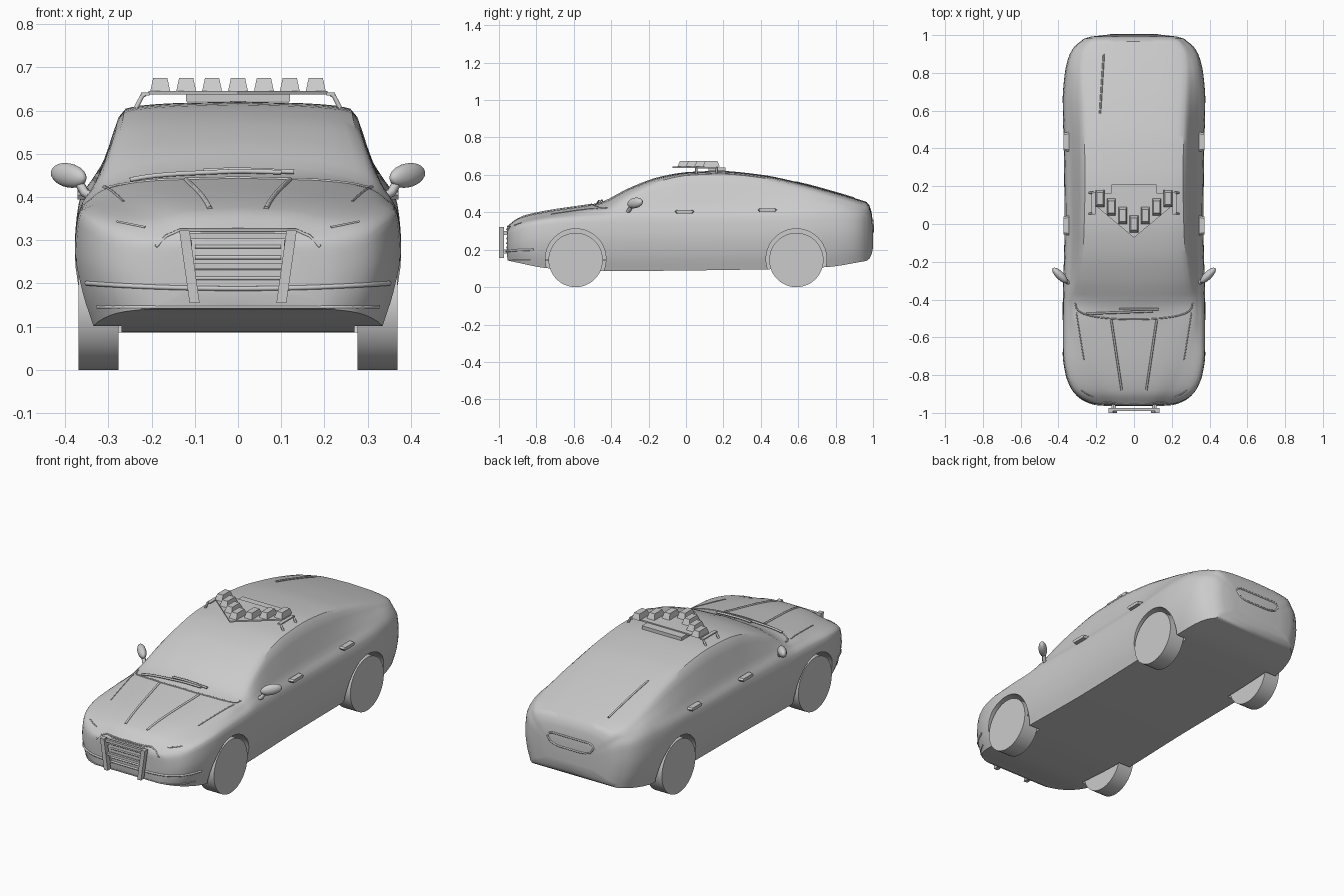
import bpy, bmesh, math
from mathutils import Vector
from mathutils.bvhtree import BVHTree

if "Cube" in bpy.data.objects:
    bpy.data.objects.remove(bpy.data.objects["Cube"])

grey = bpy.data.materials.new("plain_grey")
grey.use_nodes = True
grey.diffuse_color = (0.6, 0.6, 0.6, 1)
grey.node_tree.nodes["Principled BSDF"].inputs["Base Color"].default_value = (0.6, 0.6, 0.6, 1)


def select(ob):
    bpy.ops.object.select_all(action='DESELECT')
    ob.select_set(True)
    bpy.context.view_layer.objects.active = ob


def finish(name, bm, smooth=False):
    bmesh.ops.recalc_face_normals(bm, faces=bm.faces)
    me = bpy.data.meshes.new(name)
    bm.to_mesh(me)
    bm.free()
    me.materials.append(grey)
    ob = bpy.data.objects.new(name, me)
    bpy.context.collection.objects.link(ob)
    if smooth:
        select(ob)
        bpy.ops.object.shade_smooth_by_angle(angle=math.radians(32))
    return ob


def prism(name, pts, offset, taper=1.0):
    """Extrude a flat outline along offset, shrinking the far end by taper."""
    bm = bmesh.new()
    pts = [Vector(p) for p in pts]
    mid = sum(pts, Vector()) / len(pts)
    a = [bm.verts.new(p) for p in pts]
    b = [bm.verts.new(mid + (p - mid) * taper + Vector(offset)) for p in pts]
    bm.faces.new(a)
    bm.faces.new(b)
    for i in range(len(a)):
        j = (i + 1) % len(a)
        bm.faces.new((a[i], a[j], b[j], b[i]))
    return finish(name, bm)


def box(name, c, s, taper=1.0):
    x, y, z = (v / 2 for v in s)
    pts = [(c[0] + i * x, c[1] + j * y, c[2] - z) for i, j in ((-1, -1), (1, -1), (1, 1), (-1, 1))]
    return prism(name, pts, (0, 0, s[2]), taper)


def tube(name, pts, r):
    cu = bpy.data.curves.new(name, 'CURVE')
    cu.dimensions = '3D'
    cu.bevel_depth, cu.bevel_resolution, cu.use_fill_caps = r, 1, True
    sp = cu.splines.new('POLY')
    sp.points.add(len(pts) - 1)
    for p, q in zip(sp.points, pts):
        p.co = (*q, 1)
    cu.materials.append(grey)
    ob = bpy.data.objects.new(name, cu)
    bpy.context.collection.objects.link(ob)
    select(ob)
    bpy.ops.object.convert(target='MESH')
    return ob


def smooth_at(keys, t):
    """Cubic curve through (t, value) keys without overshoot."""
    n = len(keys)
    t = min(max(t, keys[0][0]), keys[-1][0])
    i = next(k for k in range(n - 1) if t <= keys[k + 1][0])
    d = [(keys[k + 1][1] - keys[k][1]) / (keys[k + 1][0] - keys[k][0]) for k in range(n - 1)]

    def slope(k):
        if k == 0 or k == n - 1:
            return d[min(k, n - 2)]
        return 0 if d[k - 1] * d[k] <= 0 else 2 * d[k - 1] * d[k] / (d[k - 1] + d[k])
    h = keys[i + 1][0] - keys[i][0]
    u = (t - keys[i][0]) / h
    return ((2*u**3 - 3*u*u + 1) * keys[i][1] + (u**3 - 2*u*u + u) * h * slope(i)
            + (3*u*u - 2*u**3) * keys[i + 1][1] + (u**3 - u*u) * h * slope(i + 1))


# Body outlines along y: top, bottom, half width, roof edge, edge drop, shoulder
TOP = [(-.945, .335), (-.9, .368), (-.785, .40), (-.52, .442), (-.47, .45), (-.3, .532), (-.14, .59),
       (.02, .616), (.18, .621), (.394, .602), (.61, .558), (.823, .5), (.965, .456)]
BOTTOM = [(-.945, .14), (-.73, .1), (-.43, .086), (.42, .095), (.75, .107), (.965, .14)]
WIDTH = [(-.945, .24), (-.92, .29), (-.88, .328), (-.8, .362), (-.68, .378), (-.5, .378), (0, .368),
         (.4, .372), (.65, .378), (.8, .366), (.88, .348), (.94, .315), (.965, .285)]
EDGE = [(-.945, .15), (-.85, .22), (-.7, .27), (-.47, .305), (-.3, .29), (-.1, .267), (.2, .26),
        (.5, .262), (.8, .272), (.9, .268), (.965, .235)]
DROP = [(-.945, .02), (-.5, .026), (-.4, .045), (-.3, .035), (0, .018), (.3, .016), (.965, .022)]
SHOULDER = [(-.945, .28), (-.85, .335), (-.7, .36), (-.4, .37), (.3, .375), (.8, .39), (.965, .37)]


def section(y):
    zt, zb, w, xr, dr, sh = (smooth_at(k, y) for k in (TOP, BOTTOM, WIDTH, EDGE, DROP, SHOULDER))
    zr = zt - dr
    xb, zbelt = .9 * w, sh + min(.05, .55 * (zr - sh))
    pts = [(.9*w, zb), (.968*w, zb + .3*(sh - zb)), (w, zb + .65*(sh - zb)), (.975*w, sh), (xb, zbelt),
           ((xb + xr)/2 + .004, (zbelt + zr)/2), (xr, zr), (.6*xr, zr + .75*dr), (0, zt)]
    kx, kz = ([(i, p[a]) for i, p in enumerate(pts)] for a in (0, 1))
    half = [(0, zb)] + [(smooth_at(kx, i/3), smooth_at(kz, i/3)) for i in range(25)]
    return half + [(-x, z) for x, z in half[-2:0:-1]]


# Body shell lofted through cross-sections, with domed ends
ys = [-.945, -.933, -.92, -.9, -.88, -.85] + [-.81 + .04*i for i in range(43)] + [.9, .92, .94, .955, .965]
rings = [[(x, y, z) for x, z in section(y)] for y in ys]


def dome(ring, steps, zc):
    return [[(x*sx, y, zc + (z - zc)*sz) for x, _, z in ring] for sx, sz, y in steps]


rings = (dome(rings[0], [(.6, .7, -.958), (.87, .93, -.953)], .24) + rings
         + dome(rings[-1], [(.93, .9, .981), (.8, .72, .992), (.55, .4, 1.0)], .26))
bm = bmesh.new()
loops = [[bm.verts.new(p) for p in r] for r in rings]
for a, b in zip(loops, loops[1:]):
    for i in range(len(a)):
        j = (i + 1) % len(a)
        bm.faces.new((a[i], a[j], b[j], b[i]))
bm.faces.new(loops[0])
bm.faces.new(loops[-1])
body = finish("body", bm)


def cylinder(name, x, y, z, r, depth):
    bpy.ops.mesh.primitive_cylinder_add(vertices=48, radius=r, depth=depth, location=(x, y, z),
                                        rotation=(0, math.pi/2, 0))
    ob = bpy.context.object
    ob.name = name
    ob.data.materials.append(grey)
    return ob


# Wheel arches cut from the body, then the wheels
for s, side in ((1, "left"), (-1, "right")):
    for y, end in ((-.59, "front"), (.59, "rear")):
        cutter = cylinder("arch_cutter", s*.39, y, .15, .162, .24)
        cutter.hide_render = True
        mod = body.modifiers.new("arch", 'BOOLEAN')
        mod.operation, mod.object, mod.solver = 'DIFFERENCE', cutter, 'EXACT'
        select(body)
        bpy.ops.object.modifier_apply(modifier=mod.name)
        bpy.data.objects.remove(cutter)
        wheel = cylinder(f"{end}_{side}_wheel", s*.323, y, .145, .145, .092)
        bpy.ops.object.shade_smooth_by_angle(angle=math.radians(32))
select(body)
bpy.ops.object.shade_smooth_by_angle(angle=math.radians(32))

bm = bmesh.new()
bm.from_mesh(body.data)
tree = BVHTree.FromBMesh(bm)
bm.free()


def cast(points, axis, lift=0.0):
    """Drop (x, z) points on the front or rear, or (x, y) points on the top."""
    out = []
    for a, b in points:
        o, d = {"front": ((a, -2, b), (0, 1, 0)), "rear": ((a, 2, b), (0, -1, 0)),
                "top": ((a, b, 2), (0, 0, -1))}[axis]
        hit = tree.ray_cast(Vector(o), Vector(d))[0]
        if hit:
            out.append(hit - Vector(d) * lift)
    return out


def span(p, q, n=12):
    return [(p[0] + (q[0]-p[0])*i/n, p[1] + (q[1]-p[1])*i/n) for i in range(n + 1)]


# Front trim: bumper ledges, grille frame and slats
xs = [-.35 + .7*i/28 for i in range(29)]
tube("bumper_ledge", cast([(x, .188 + .1*x*x) for x in xs], "front"), .006)
tube("bumper_lip", cast([(x, .145) for x in xs], "front"), .004)
tube("grille_frame", cast([(-.19, .285), (-.165, .31), *span((-.135, .323), (.135, .323)),
                           (.165, .31), (.19, .285)], "front"), .004)
for i, z in enumerate((.31, .285, .26, .235, .212)):
    tube(f"grille_slat_{i + 1}", cast(span((-.1, z), (.1, z)), "front"), .005)

# Hood seams, cowl, wipers and rear aerial
tube("cowl_edge", cast([(.31*math.sin(a), -.40 - .105*math.cos(a)**.5)
                        for a in (math.pi*(i/20 - .5)*.98 for i in range(21))], "top"), .004)
tube("wiper_long", cast(span((-.25, -.475), (.1, -.462)), "top", .008), .006)
tube("wiper_short", cast(span((-.08, -.45), (.13, -.452)), "top", .008), .006)
tube("rear_aerial", cast(span((-.18, .585), (-.16, .9)), "top", .004), .005)
for s, side in ((1, "left"), (-1, "right")):
    tube(f"{side}_hood_ridge", cast(span((s*.065, -.88), (s*.12, -.51)), "top"), .006)
    tube(f"{side}_hood_seam", cast(span((s*.265, -.72), (s*.305, -.47)), "top"), .003)
    tube(f"{side}_headlight_edge", cast(span((s*.215, .33), (s*.28, .343), 6), "front"), .003)

# Rear plate surround
rim = [(-.14, .335), (-.13, .352), (-.11, .358), *span((-.09, .358), (.09, .358), 6), (.11, .358),
       (.13, .352), (.14, .335), (.12, .308), (.09, .298), *span((.06, .295), (-.06, .295), 4),
       (-.09, .298), (-.12, .308), (-.14, .335)]
tube("plate_surround", cast(rim, "rear"), .005)

# Push bar
for s, side in ((1, "left"), (-1, "right")):
    prism(f"{side}_push_bar_upright", [(s*x, -1, z) for x, z in
          ((.112, .322), (.136, .322), (.112, .155), (.089, .155))], (0, .026, 0))
    for z in (.19, .29):
        box(f"{side}_push_bar_bracket", (s*(.1 + .1*(z - .17)), -.955, z), (.012, .05, .02))
box("push_bar_crossbar_top", (0, -.982, .31), (.23, .014, .014))
box("push_bar_crossbar_low", (0, -.982, .24), (.21, .014, .014))

# Mirrors and door handles
for s, side in ((1, "left"), (-1, "right")):
    bpy.ops.mesh.primitive_uv_sphere_add(segments=16, ring_count=10, location=(s*.392, -.272, .45),
                                         rotation=(0, -s*.15, s*math.radians(45)))
    head = bpy.context.object
    head.name = f"{side}_mirror"
    head.scale = (.055, .022, .028)
    head.data.materials.append(grey)
    bpy.ops.object.shade_smooth_by_angle(angle=math.radians(40))
    tube(f"{side}_mirror_stalk", [(s*.335, -.315, .4), (s*.355, -.305, .41), (s*.372, -.288, .44)], .011)
    for y, z, end in ((-.008, .402, "front"), (.435, .41, "rear")):
        prism(f"{side}_{end}_door_handle", [(s*.345, y + dy, z + dz) for dy, dz in
              ((-.052, .003), (-.042, -.009), (.042, -.009), (.052, .003), (.042, .01), (-.042, .01))],
              (s*.027, 0, 0), .9)

# Roof light bar
prism("light_bar_plate", [(0, -.073, .637), (.207, .1, .637), (.207, .165, .637),
                          (-.207, .165, .637), (-.207, .1, .637)], (0, 0, .008))
box("light_bar_base", (0, .165, .63), (.24, .09, .018))
for i in range(-3, 4):
    box(f"beacon_{i + 4}", (i*.06, .0 + abs(i)*.045, .66), (.046, .09, .03), .72)
for s, side in ((1, "left"), (-1, "right")):
    box(f"{side}_bar_rail", (s*.215, .11, .638), (.02, .12, .007))
    for y in (.055, .165):
        tube(f"{side}_bar_leg", [(s*.215, y, .638), (s*.222, y, .634), (s*.236, y, .606)], .006)
